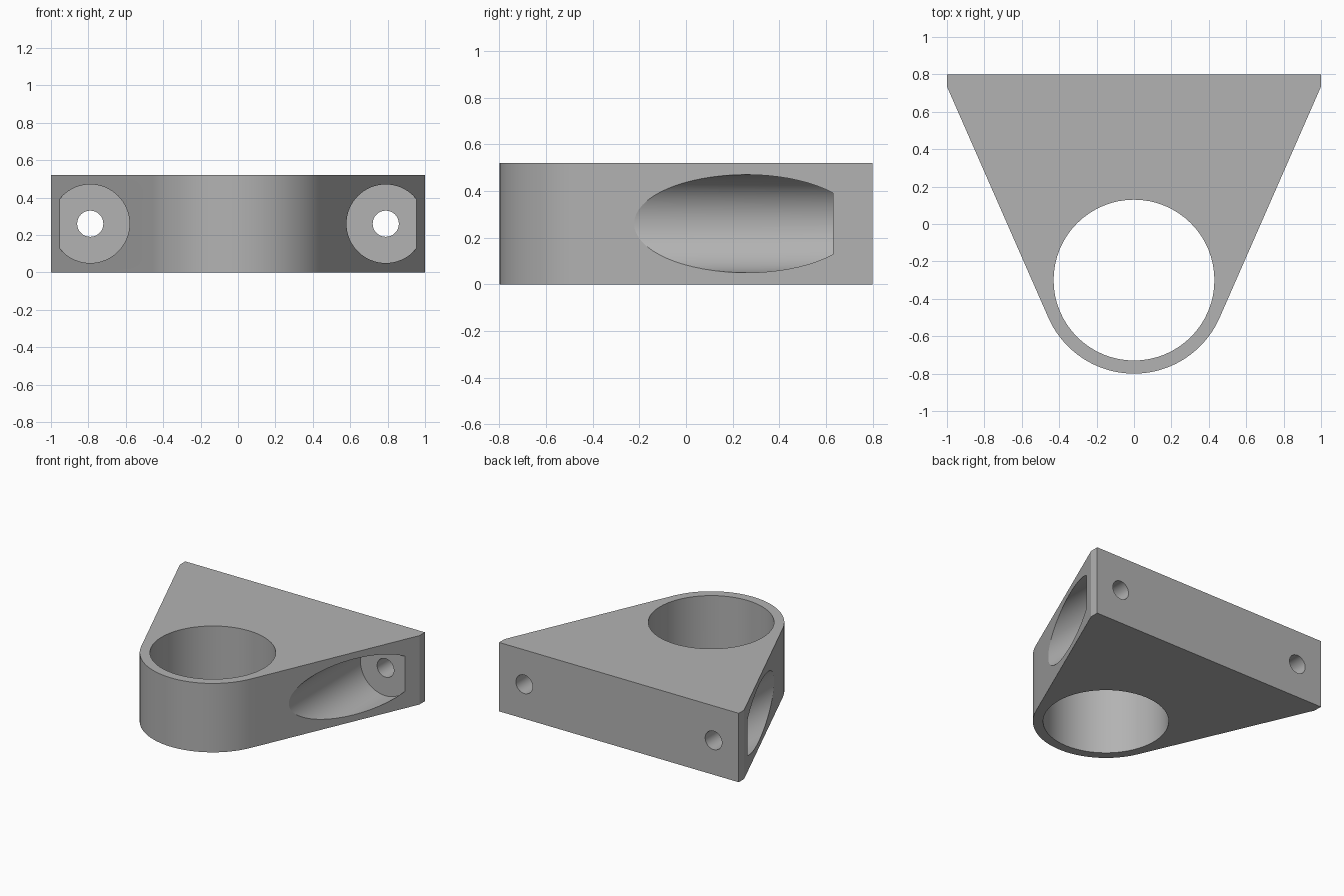
import bpy
import bmesh
import math

cube = bpy.data.objects.get("Cube")
if cube:
    bpy.data.objects.remove(cube, do_unlink=True)

HEIGHT = 0.52
RING_Y = -0.30
RING_R = 0.50

grey = bpy.data.materials.new("plain grey")
grey.use_nodes = True
colour = (0.45, 0.45, 0.45, 1)
grey.diffuse_color = colour
grey.node_tree.nodes["Principled BSDF"].inputs["Base Color"].default_value = colour


def cutter(name, radius, centre, depth, along_y=False, sides=64):
    rot = (math.pi / 2, 0, 0) if along_y else (0, 0, 0)
    bpy.ops.mesh.primitive_cylinder_add(vertices=sides, radius=radius, depth=depth,
                                        location=centre, rotation=rot)
    ob = bpy.context.object
    ob.name = name
    ob.hide_render = True
    return ob


# Bracket outline: wide back edge tapering tangentially into a rounded nose
corner = (1.0, 0.735)
dx, dy = corner[0], corner[1] - RING_Y
tangent = math.atan2(dy, dx) - math.acos(RING_R / math.hypot(dx, dy))
start, end = math.pi - tangent, 2 * math.pi + tangent
steps = 40
outline = [(1, 0.80), (-1, 0.80), (-1, corner[1])]
for i in range(steps + 1):
    a = start + (end - start) * i / steps
    outline.append((RING_R * math.cos(a), RING_Y + RING_R * math.sin(a)))
outline.append(corner)

# Solid body
bm = bmesh.new()
base = bm.faces.new([bm.verts.new((x, y, 0)) for x, y in outline])
top = bmesh.ops.extrude_face_region(bm, geom=[base])
bmesh.ops.translate(bm, vec=(0, 0, HEIGHT),
                    verts=[v for v in top["geom"] if isinstance(v, bmesh.types.BMVert)])
bmesh.ops.recalc_face_normals(bm, faces=bm.faces)
mesh = bpy.data.meshes.new("bracket")
bm.to_mesh(mesh)
bm.free()
bracket = bpy.data.objects.new("bracket", mesh)
bpy.context.collection.objects.link(bracket)
mesh.materials.append(grey)

# Main bore, then a screw hole and a head recess on each side
cutters = [cutter("bore_cutter", 0.43, (0, RING_Y, HEIGHT / 2), 2)]
for side, sx in (("left", 1), ("right", -1)):
    x, z = sx * 0.79, HEIGHT / 2
    cutters.append(cutter(side + "_recess_cutter", 0.21, (x, -0.37, z), 2, True))
    cutters.append(cutter(side + "_screw_hole_cutter", 0.07, (x, 0.5, z), 2, True, 32))

bpy.ops.object.select_all(action='DESELECT')
bpy.context.view_layer.objects.active = bracket
bracket.select_set(True)
for c in cutters:
    mod = bracket.modifiers.new(c.name, 'BOOLEAN')
    mod.operation = 'DIFFERENCE'
    mod.solver = 'EXACT'
    mod.object = c
    bpy.ops.object.modifier_apply(modifier=mod.name)
for c in cutters:
    bpy.data.objects.remove(c, do_unlink=True)

bpy.ops.object.shade_smooth_by_angle(angle=math.radians(20))
